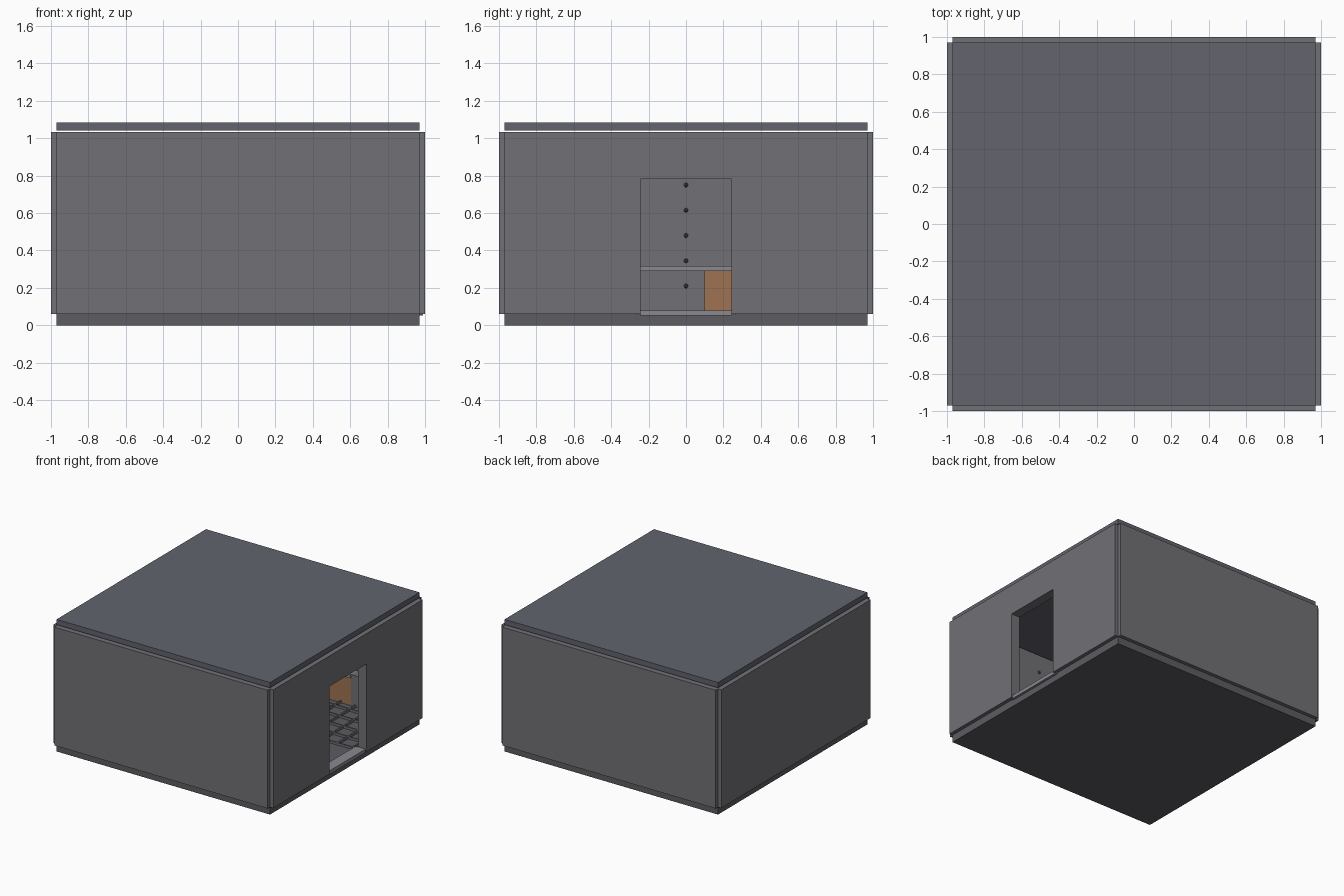
import bpy, bmesh
from mathutils import Matrix, Vector

if "Cube" in bpy.data.objects:
    bpy.data.objects.remove(bpy.data.objects["Cube"])


def material(name, r, g, b):
    m = bpy.data.materials.new(name)
    m.diffuse_color = (r, g, b, 1)
    m.use_nodes = True
    m.node_tree.nodes["Principled BSDF"].inputs["Base Color"].default_value = m.diffuse_color
    return m


orange = material("orange_panel", 0.34, 0.17, 0.085)
wall_grey = material("wall_grey", 0.165, 0.165, 0.182)
roof_grey = material("roof_grey", 0.122, 0.127, 0.155)
slab_grey = material("slab_grey", 0.107, 0.107, 0.122)
trim_grey = material("trim_grey", 0.25, 0.25, 0.28)
bolt_grey = material("bolt_grey", 0.08, 0.08, 0.09)


def finish(name, bm, mat):
    me = bpy.data.meshes.new(name)
    bm.normal_update()
    bm.to_mesh(me)
    bm.free()
    ob = bpy.data.objects.new(name, me)
    bpy.context.collection.objects.link(ob)
    me.materials.append(mat)
    return ob


def add_box(bm, lo, hi):
    lo, hi = Vector(lo), Vector(hi)
    m = Matrix.Translation((lo + hi) / 2) @ Matrix.Diagonal((*(hi - lo), 1))
    bmesh.ops.create_cube(bm, size=1, matrix=m)


def boxes(name, spans, mat):
    bm = bmesh.new()
    for lo, hi in spans:
        add_box(bm, lo, hi)
    return finish(name, bm, mat)


OUT, INN, END = 1.0, 0.92, 0.97      # outer face, inner face, panel half length
Z0, Z1 = 0.061, 1.033                # wall bottom and top
DW, DH = 0.243, 0.783                # door half width, door head height

# Floor and floating roof slabs
boxes("floor_slab", [((-END, -END, 0), (END, END, Z0))], slab_grey)
boxes("roof_slab", [((-END, -END, 1.041), (END, END, 1.085))], roof_grey)

# Three plain wall panels
boxes("front_wall", [((-END, -OUT, Z0), (END, -INN, Z1))], wall_grey)
boxes("back_wall", [((-END, INN, Z0), (END, OUT, Z1))], wall_grey)
boxes("left_wall", [((-OUT, -END, Z0), (-INN, END, Z1))], wall_grey)

# Right wall: one door-shaped outline, extruded
bm = bmesh.new()
outline = [(-END, Z0), (-DW, Z0), (-DW, DH), (DW, DH), (DW, Z0), (END, Z0), (END, Z1), (-END, Z1)]
face = bm.faces.new([bm.verts.new((INN, y, z)) for y, z in outline])
ext = bmesh.ops.extrude_face_region(bm, geom=[face])
bmesh.ops.translate(bm, vec=(OUT - INN, 0, 0),
                    verts=[v for v in ext["geom"] if isinstance(v, bmesh.types.BMVert)])
bmesh.ops.recalc_face_normals(bm, faces=bm.faces)
finish("right_wall", bm, wall_grey)

# Door sill with a wider outer lip
boxes("door_sill", [((INN - 0.02, -DW, Z0 - 0.01), (0.99, DW, 0.08)),
                    ((END - 0.01, -0.265, 0.055), (0.98, 0.265, Z0 + 0.004))], trim_grey)

# Floor grating on both sides of the central walkway
STEP, BAR = 0.135, 0.006
bars = []
for s in (-1, 1):
    y_in, y_out = sorted((s * 0.21, s * 0.84))
    for i in range(5):
        y = s * (0.22 + i * STEP)
        bars.append(((-0.6, y - BAR, Z0 - 0.01), (0.9, y + BAR, 0.08)))
    for i in range(12):
        x = -0.6 + i * STEP
        bars.append(((x - BAR, y_in, Z0 - 0.01), (x + BAR, y_out, 0.079)))
boxes("floor_grating", bars, wall_grey)

# Counter tops along the left and back walls
boxes("counter_top", [((-INN, -INN, 0.29), (-0.6, INN, 0.318)),
                      ((-0.6, 0.83, 0.29), (0.44, INN, 0.318))], trim_grey)

# Orange cabinets under the counters, with a grey one beside the door
boxes("cabinet", [((-INN, 0.1, Z0), (-0.62, INN, 0.29)),
                  ((-0.62, 0.84, Z0), (0.44, INN, 0.29))], orange)
boxes("grey_cabinet", [((0.44, 0.84, Z0), (INN, INN, 0.318))], wall_grey)

# Wall bolts in columns on the inner faces
bm = bmesh.new()


def bolt(x, y, z):
    bmesh.ops.create_icosphere(bm, subdivisions=1, radius=0.013,
                               matrix=Matrix.Translation((x, y, z)))


for row in range(6):
    z = 0.21 + row * STEP
    for y in (-0.64, -0.32, 0, 0.32, 0.64):
        bolt(-INN, y, z)
    for x in (-0.8, -0.48, -0.16, 0.16, 0.48, 0.8):
        for y in (-INN, INN):
            bolt(x, y, z)
finish("wall_bolts", bm, bolt_grey)
